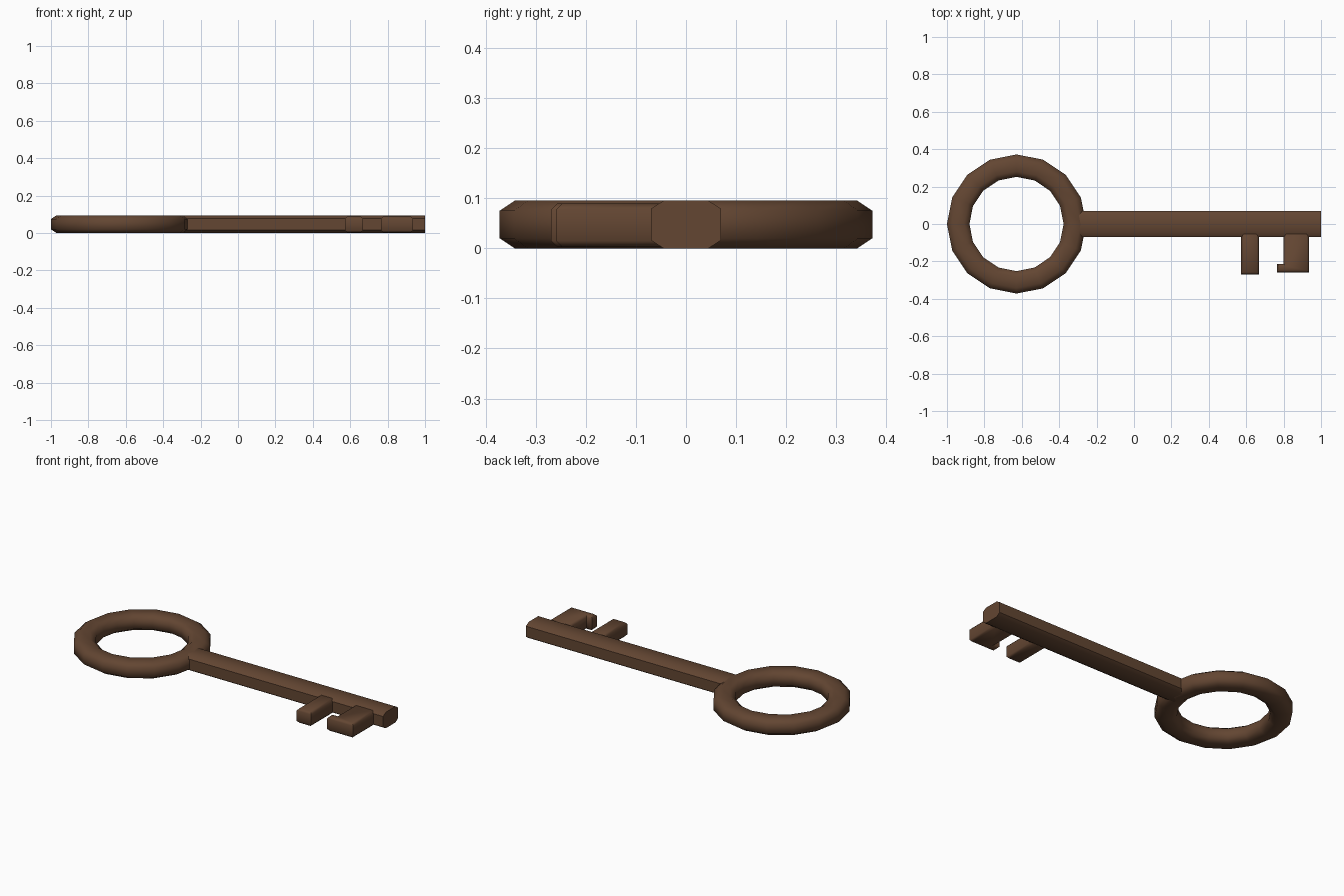
import bpy, bmesh, math

if "Cube" in bpy.data.objects:
    bpy.data.objects.remove(bpy.data.objects["Cube"])

H = 0.095  # key thickness
brown = bpy.data.materials.new("dark brown")
brown.diffuse_color = (0.125, 0.061, 0.032, 1)
brown.use_nodes = True
brown.node_tree.nodes["Principled BSDF"].inputs["Base Color"].default_value = brown.diffuse_color


def finish(name, bm, angle=50):
    bmesh.ops.recalc_face_normals(bm, faces=bm.faces)
    mesh = bpy.data.meshes.new(name)
    bm.to_mesh(mesh)
    bm.free()
    mesh.materials.append(brown)
    ob = bpy.data.objects.new(name, mesh)
    bpy.context.collection.objects.link(ob)
    bpy.ops.object.select_all(action='DESELECT')
    ob.select_set(True)
    bpy.context.view_layer.objects.active = ob
    bpy.ops.object.shade_smooth_by_angle(angle=math.radians(angle))
    return ob


def section(half_w, chamfer_w, chamfer_h):
    """Eight-sided cross-section: (sideways, up) points."""
    w, i = half_w, half_w - chamfer_w
    lo, hi = chamfer_h, H - chamfer_h
    return [(w, lo), (w, hi), (i, H), (-i, H), (-w, hi), (-w, lo), (-i, 0), (i, 0)]


def skin(bm, rings, closed):
    """Join successive cross-sections with quads."""
    n = len(rings[0])
    for k in range(len(rings) if closed else len(rings) - 1):
        a, b = rings[k], rings[(k + 1) % len(rings)]
        for j in range(n):
            bm.faces.new((a[j], a[(j + 1) % n], b[(j + 1) % n], b[j]))
    if not closed:
        bm.faces.new(rings[0])
        bm.faces.new(rings[-1])


# bow: low-poly ring handle
bm = bmesh.new()
rings = []
SIDES = 16
for k in range(SIDES):
    t = 2 * math.pi * k / SIDES
    rings.append([bm.verts.new((-0.628 + (0.312 + r) * math.cos(t),
                                (0.312 + r) * math.sin(t), z))
                  for r, z in section(0.06, 0.03, 0.02)])
skin(bm, rings, True)
finish("bow_ring", bm, 60)

# shaft: chamfered bar running from the ring to the tip
bm = bmesh.new()
rings = [[bm.verts.new((x, y, z)) for y, z in section(0.07, 0.025, 0.016)]
         for x in (-0.32, 1.0)]
skin(bm, rings, False)
finish("shaft", bm)


# teeth: flat outlines given thickness and a small bevel
def tooth(name, outline):
    bm = bmesh.new()
    face = bm.faces.new([bm.verts.new((x, y, 0.003)) for x, y in outline])
    ext = bmesh.ops.extrude_face_region(bm, geom=[face])
    top = [v for v in ext["geom"] if isinstance(v, bmesh.types.BMVert)]
    bmesh.ops.translate(bm, verts=top, vec=(0, 0, H - 0.009))
    rim = [e for e in bm.edges
           if abs(e.verts[0].co.z - e.verts[1].co.z) < 1e-5]
    bmesh.ops.bevel(bm, geom=rim, offset=0.012, segments=1, affect='EDGES')
    finish(name, bm)


tooth("inner_tooth", [(0.573, -0.04), (0.573, -0.27), (0.668, -0.27), (0.668, -0.04)])
tooth("outer_tooth", [(0.80, -0.04), (0.80, -0.213), (0.765, -0.213),
                      (0.765, -0.26), (0.936, -0.26), (0.936, -0.04)])
